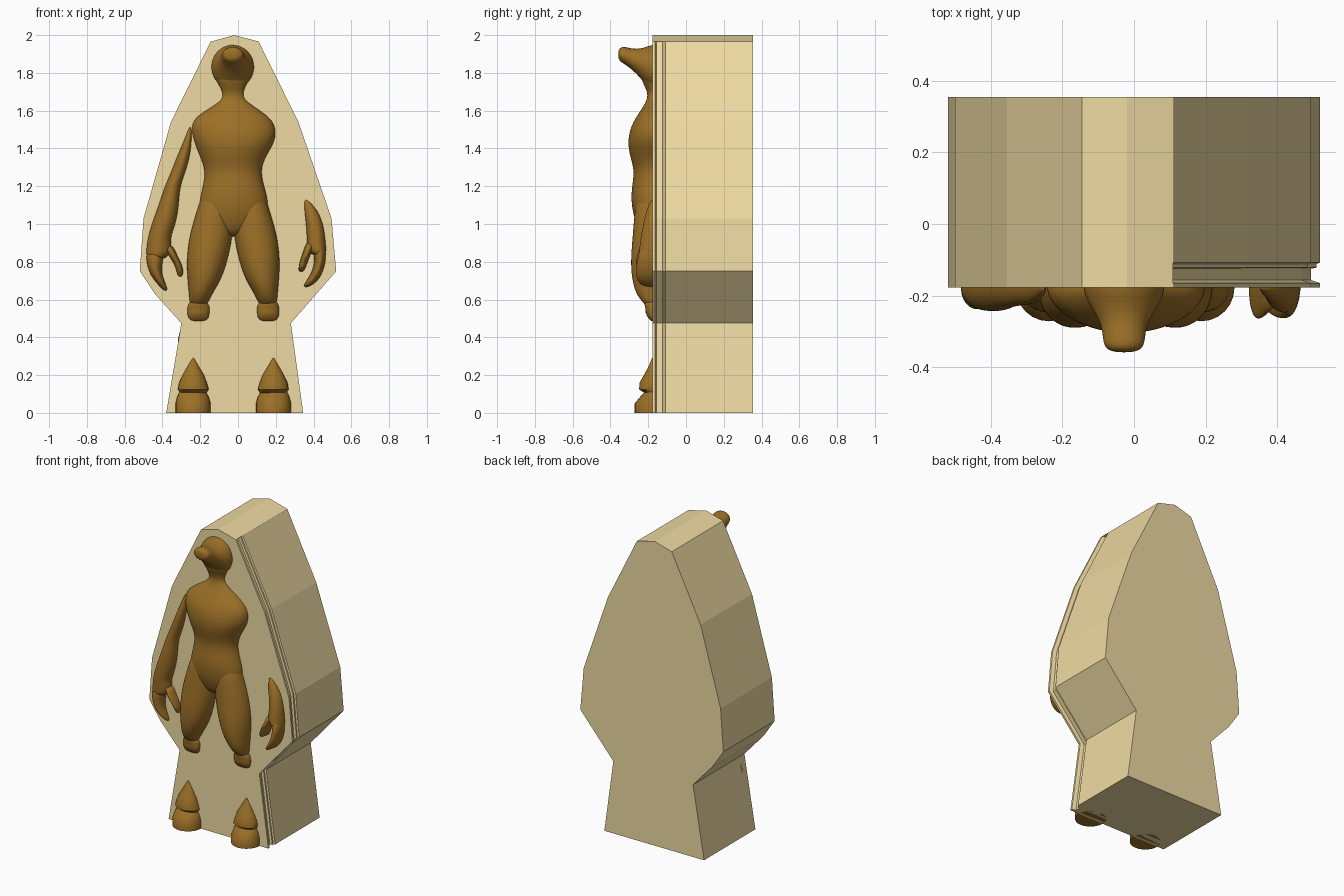
import bpy, bmesh, math

FRONT = -0.178  # front face of the slab


def material(name, color):
    m = bpy.data.materials.new(name)
    m.diffuse_color = color
    return m


SAND = material("sand", (0.85, 0.70, 0.36, 1))
BROWN = material("brown", (0.33, 0.16, 0.02, 1))


def skin(name, rings, mat, subsurf=0, angle=None):
    """Bridge equal-length rings of points and cap the ends."""
    bm = bmesh.new()
    vs = [[bm.verts.new(p) for p in r] for r in rings]
    n = len(vs[0])
    for a, b in zip(vs, vs[1:]):
        for i in range(n):
            j = (i + 1) % n
            bm.faces.new((a[i], a[j], b[j], b[i]))
    bm.faces.new(vs[0])
    bm.faces.new(vs[-1])
    bmesh.ops.recalc_face_normals(bm, faces=bm.faces)
    me = bpy.data.meshes.new(name)
    bm.to_mesh(me)
    bm.free()
    me.materials.append(mat)
    ob = bpy.data.objects.new(name, me)
    bpy.context.collection.objects.link(ob)
    if subsurf:
        ob.modifiers.new("smooth", 'SUBSURF').levels = subsurf
        ob.modifiers["smooth"].render_levels = subsurf
    if angle:
        bpy.ops.object.select_all(action='DESELECT')
        ob.select_set(True)
        bpy.context.view_layer.objects.active = ob
        bpy.ops.object.shade_smooth_by_angle(angle=math.radians(angle))
    return ob


def limb(name, secs, subsurf=2, y=FRONT, n=16, angle=80):
    """Horizontal elliptical sections given as (z, left x, right x, depth)."""
    rings = []
    for z, x0, x1, d in secs:
        cx, rx = (x0 + x1) / 2, (x1 - x0) / 2
        rings.append([(cx + rx * math.cos(t), y + d * math.sin(t), z)
                      for t in (2 * math.pi * i / n for i in range(n))])
    return skin(name, rings, BROWN, subsurf, angle)


# slab, with a groove running down its right edge (third value marks grooved points)
outline = [(-0.38, 0, 0), (0.345, 0, 1), (0.28, 0.475, 1), (0.52, 0.75, 1),
           (0.495, 1.03, 1), (0.32, 1.54, 1), (0.11, 1.965, 1), (0.109, 1.966, 0),
           (-0.02, 2.0, 0), (-0.145, 1.965, 0), (-0.355, 1.54, 0), (-0.5, 1.03, 0),
           (-0.52, 0.75, 0), (-0.44, 0.63, 0), (-0.30, 0.475, 0)]
levels = [(FRONT, 0), (-0.165, 0), (-0.157, 0.025), (-0.125, 0.025), (-0.122, 0.01),
          (-0.112, 0.01), (-0.108, 0), (0.355, 0)]
skin("slab", [[(x - g * inset, y, z) for x, z, g in outline] for y, inset in levels], SAND)

# torso and neck
limb("torso", [(0.93, -0.10, 0.04, 0.05), (1.0, -0.20, 0.15, 0.09), (1.1, -0.215, 0.17, 0.115),
               (1.19, -0.19, 0.145, 0.113), (1.28, -0.173, 0.12, 0.095),
               (1.36, -0.205, 0.15, 0.122), (1.44, -0.24, 0.205, 0.135),
               (1.52, -0.255, 0.205, 0.115), (1.57, -0.225, 0.165, 0.085),
               (1.62, -0.14, 0.09, 0.05), (1.66, -0.08, 0.03, 0.028),
               (1.70, -0.08, 0.025, 0.025), (1.76, -0.12, 0.06, 0.06),
               (1.80, -0.13, 0.07, 0.06)])

# head, lofted forward into a snout: (y, centre z, half width, half height)
head = [(-0.12, 1.83, 0.115, 0.125), (-0.18, 1.83, 0.117, 0.122), (-0.21, 1.835, 0.108, 0.105),
        (-0.25, 1.855, 0.082, 0.073), (-0.29, 1.875, 0.062, 0.055), (-0.33, 1.895, 0.06, 0.046),
        (-0.352, 1.897, 0.05, 0.036), (-0.359, 1.898, 0.02, 0.014)]
skin("head", [[(-0.028 + rx * math.cos(t), y, z + rz * math.sin(t))
               for t in (math.pi * i / 8 for i in range(16))] for y, z, rx, rz in head],
     BROWN, 2, 80)

# legs and feet, mirrored about the body's own centre line
leg = [(0.56, 0.14, 0.23, 0.03), (0.62, 0.118, 0.235, 0.085), (0.70, 0.065, 0.243, 0.11),
       (0.80, 0.03, 0.25, 0.118), (0.92, 0.003, 0.238, 0.108), (1.02, 0.0, 0.21, 0.10),
       (1.12, 0.01, 0.18, 0.09), (1.2, 0.03, 0.14, 0.05)]
knee = [(0.485, 0.15, 0.22, 0.006), (0.50, 0.128, 0.24, 0.022), (0.53, 0.125, 0.245, 0.04),
        (0.56, 0.12, 0.245, 0.034), (0.60, 0.145, 0.23, 0.06)]
foot = [(0, 0.12, 0.306, 0.094), (0.05, 0.12, 0.306, 0.094), (0.085, 0.13, 0.297, 0.065),
        (0.11, 0.145, 0.285, 0.042)]
shin = [(0.10, 0.145, 0.278, 0.035), (0.125, 0.13, 0.293, 0.07), (0.16, 0.14, 0.287, 0.068),
        (0.20, 0.155, 0.268, 0.045), (0.25, 0.185, 0.24, 0.018), (0.29, 0.209, 0.215, 0.002)]
for side, s, c in (("left", -1, -0.025), ("right", 1, -0.025)):
    for part, secs, sub in (("thigh", leg, 2), ("knee", knee, 1), ("foot", foot, 0), ("shin", shin, 0)):
        limb(f"{side}_{part}", [(z, *sorted((c + s * a, c + s * b)), d) for z, a, b, d in secs],
             sub, angle=45 if sub == 0 else 80, n=24 if sub == 0 else 16)

# calf breaking through the slab's left notch
limb("left_calf", [(0.30, -0.30, -0.2, 0.02), (0.36, -0.325, -0.17, 0.03),
                   (0.42, -0.317, -0.16, 0.03), (0.5, -0.28, -0.15, 0.03)], 1, y=-0.13)

# left arm with hand and fingers
limb("left_arm", [(1.515, -0.258, -0.246, 0.008), (1.45, -0.282, -0.245, 0.03),
                  (1.37, -0.318, -0.252, 0.048), (1.28, -0.352, -0.275, 0.05),
                  (1.20, -0.388, -0.308, 0.055), (1.10, -0.42, -0.312, 0.065),
                  (1.0, -0.458, -0.328, 0.068), (0.92, -0.48, -0.362, 0.065),
                  (0.86, -0.487, -0.345, 0.06), (0.81, -0.485, -0.385, 0.06)])
limb("left_fingers", [(0.86, -0.487, -0.385, 0.06), (0.80, -0.486, -0.40, 0.062),
                      (0.74, -0.470, -0.405, 0.06), (0.69, -0.435, -0.385, 0.048),
                      (0.645, -0.392, -0.37, 0.012)])
limb("left_thumb", [(0.89, -0.40, -0.345, 0.04), (0.84, -0.372, -0.325, 0.058),
                    (0.79, -0.338, -0.298, 0.05), (0.75, -0.325, -0.288, 0.04),
                    (0.72, -0.318, -0.295, 0.015)])

# right hand emerging from the slab
limb("right_hand", [(1.13, 0.352, 0.364, 0.006), (1.08, 0.35, 0.42, 0.03),
                    (1.0, 0.36, 0.452, 0.05), (0.92, 0.365, 0.463, 0.065),
                    (0.87, 0.36, 0.468, 0.07), (0.83, 0.395, 0.465, 0.075)])
limb("right_fingers", [(0.90, 0.39, 0.464, 0.06), (0.82, 0.408, 0.468, 0.08),
                       (0.75, 0.395, 0.452, 0.09), (0.70, 0.362, 0.425, 0.085),
                       (0.665, 0.342, 0.375, 0.05)])
limb("right_thumb", [(0.91, 0.36, 0.42, 0.05), (0.85, 0.345, 0.388, 0.08),
                     (0.79, 0.322, 0.365, 0.095), (0.745, 0.318, 0.35, 0.07)])
